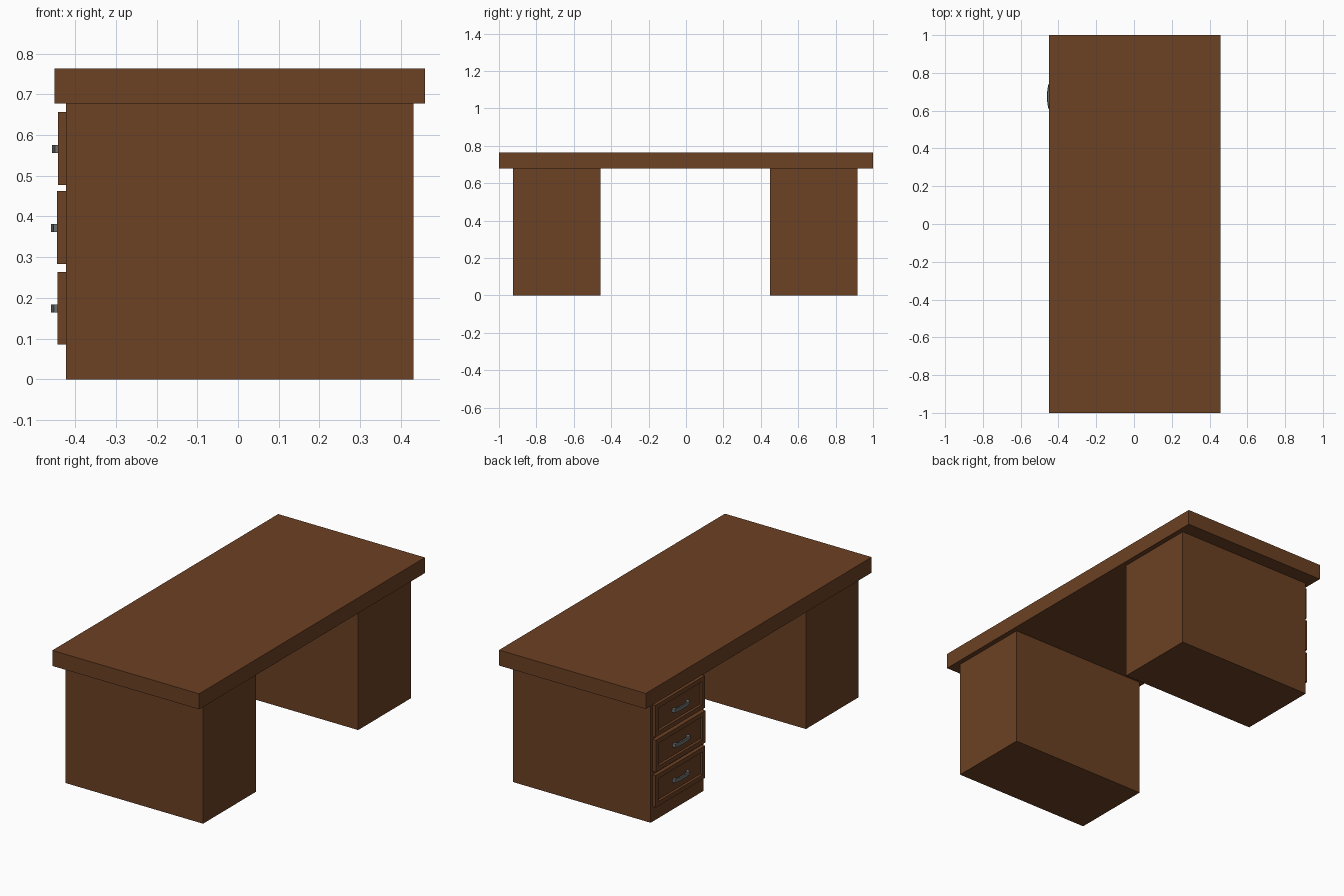
import bpy, bmesh

if "Cube" in bpy.data.objects:
    bpy.data.objects.remove(bpy.data.objects["Cube"])


def material(name, rgb):
    m = bpy.data.materials.new(name)
    m.diffuse_color = (*rgb, 1)
    m.use_nodes = True
    m.node_tree.nodes["Principled BSDF"].inputs["Base Color"].default_value = m.diffuse_color
    return m


wood = material("brown wood", (0.15, 0.052, 0.017))
metal = material("grey metal", (0.16, 0.17, 0.17))


def finish(name, bm, mat):
    bmesh.ops.recalc_face_normals(bm, faces=bm.faces)
    me = bpy.data.meshes.new(name)
    bm.to_mesh(me)
    bm.free()
    me.materials.append(mat)
    ob = bpy.data.objects.new(name, me)
    bpy.context.collection.objects.link(ob)
    return ob


def box_mesh(x, y, z):
    bm = bmesh.new()
    bmesh.ops.create_cube(bm, size=1)
    for v in bm.verts:
        for i, (a, b) in enumerate((x, y, z)):
            v.co[i] = a if v.co[i] < 0 else b
    return bm


# Desk top and the two pedestals
finish("desk_top", box_mesh((-0.451, 0.459), (-1, 1), (0.677, 0.764)), wood)
finish("plain_pedestal", box_mesh((-0.423, 0.431), (-0.925, -0.458), (0, 0.677)), wood)
finish("drawer_pedestal", box_mesh((-0.423, 0.431), (0.449, 0.917), (0, 0.677)), wood)


def drawer(name, front, z0, z1):
    # Drawer front with a recessed centre panel
    bm = box_mesh((front, -0.422), (0.464, 0.902), (z0, z1))
    bm.normal_update()
    face = min(bm.faces, key=lambda f: f.calc_center_median().x)
    bmesh.ops.inset_region(bm, faces=[face], thickness=0.036, depth=0)
    bmesh.ops.inset_region(bm, faces=[face], thickness=0.007, depth=-0.009)
    finish(name + "_drawer_front", bm, wood)

    # Bowed pull handle: outline in x and y, extruded upward
    x, mid, zc = front, 0.675, (z0 + z1) / 2 - 0.001
    half = [(0.010, 0.067), (-0.008, 0.067), (-0.011, 0.052), (-0.015, 0.025)]
    inner = [(-0.007, 0.025), (-0.003, 0.049), (0.010, 0.053)]
    outer = half + [(a, -b) for a, b in reversed(half)]
    path = outer + [(a, -b) for a, b in reversed(inner)] + inner
    bm = bmesh.new()
    f = bm.faces.new([bm.verts.new((x + a, mid + b, zc - 0.01)) for a, b in path])
    ext = bmesh.ops.extrude_face_region(bm, geom=[f])
    for v in ext["geom"]:
        if isinstance(v, bmesh.types.BMVert):
            v.co.z += 0.02
    finish(name + "_drawer_handle", bm, metal)


drawer("upper", -0.442, 0.477, 0.657)
drawer("middle", -0.445, 0.283, 0.462)
drawer("lower", -0.444, 0.085, 0.264)
